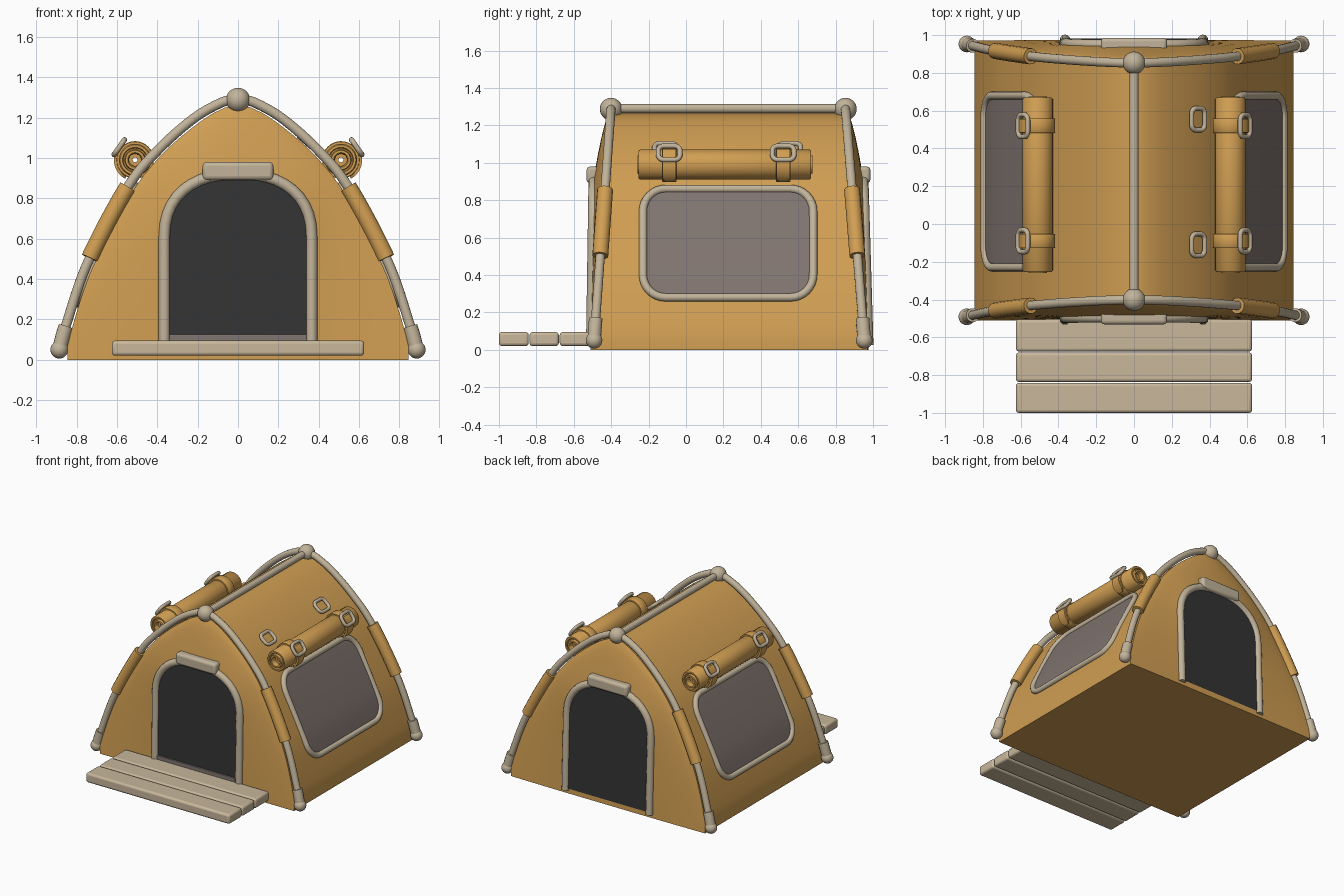
import bpy, bmesh, math
from mathutils import Vector

if "Cube" in bpy.data.objects:
    bpy.data.objects.remove(bpy.data.objects["Cube"])


def material(name, rgb):
    m = bpy.data.materials.new(name)
    m.diffuse_color = (*rgb, 1)
    m.use_nodes = True
    m.node_tree.nodes["Principled BSDF"].inputs["Base Color"].default_value = m.diffuse_color
    return m


AMBER = material("amber canvas", (0.63, 0.34, 0.085))
CREAM = material("cream trim", (0.54, 0.455, 0.325))
WOOD = material("pale wood", (0.58, 0.475, 0.33))
GREY = material("window grey", (0.215, 0.175, 0.16))
DARK = material("door dark", (0.034, 0.034, 0.035))


def finish(name, me, mat, angle=40):
    me.materials.clear()
    me.materials.append(mat)
    me.shade_smooth()
    me.set_sharp_from_angle(angle=math.radians(angle))
    ob = bpy.data.objects.new(name, me)
    bpy.context.collection.objects.link(ob)
    return ob


def mesh(name, verts, faces, mat, angle=40):
    bm = bmesh.new()
    vs = [bm.verts.new(v) for v in verts]
    for f in faces:
        bm.faces.new([vs[i] for i in f])
    bmesh.ops.remove_doubles(bm, verts=bm.verts, dist=1e-5)
    bmesh.ops.recalc_face_normals(bm, faces=bm.faces)
    me = bpy.data.meshes.new(name)
    bm.to_mesh(me)
    bm.free()
    return finish(name, me, mat, angle)


def tube(name, pts, r, mat, closed=False):
    cu = bpy.data.curves.new(name, 'CURVE')
    cu.dimensions = '3D'
    cu.bevel_depth, cu.bevel_resolution, cu.use_fill_caps = r, 4, True
    sp = cu.splines.new('POLY')
    sp.points.add(len(pts) - 1)
    for p, q in zip(sp.points, pts):
        p.co = (*q, 1)
    sp.use_cyclic_u = closed
    tmp = bpy.data.objects.new(name, cu)
    me = bpy.data.meshes.new_from_object(tmp)
    bpy.data.objects.remove(tmp)
    return finish(name, me, mat, 50)


def ball(name, loc, r, mat):
    bm = bmesh.new()
    bmesh.ops.create_uvsphere(bm, u_segments=24, v_segments=14, radius=r)
    bmesh.ops.translate(bm, verts=bm.verts, vec=loc)
    me = bpy.data.meshes.new(name)
    bm.to_mesh(me)
    bm.free()
    return finish(name, me, mat)


def box(name, lo, hi, mat, bevel=0.015):
    verts = [(x, y, z) for x in (lo[0], hi[0]) for y in (lo[1], hi[1]) for z in (lo[2], hi[2])]
    faces = [(0, 1, 3, 2), (4, 6, 7, 5), (0, 4, 5, 1), (2, 3, 7, 6), (0, 2, 6, 4), (1, 5, 7, 3)]
    ob = mesh(name, verts, faces, mat)
    b = ob.modifiers.new("bevel", 'BEVEL')
    b.width, b.segments = bevel, 3
    return ob


def lathe(name, prof, cx, cz, mat, seg=32):
    # spin (radius, y) points round an axis parallel to y
    n = len(prof)
    verts = [(cx + r * math.cos(2 * math.pi * k / seg), y, cz + r * math.sin(2 * math.pi * k / seg))
             for k in range(seg) for r, y in prof]
    faces = [(k * n + i, k * n + (i + 1) % n, (k + 1) % seg * n + (i + 1) % n, (k + 1) % seg * n + i)
             for k in range(seg) for i in range(n)]
    return mesh(name, verts, faces, mat)


def resample(pts, n):
    # smooth through the points, then space n+1 points evenly
    p = [Vector(q) for q in pts]
    p = [2 * p[0] - p[1]] + p + [2 * p[-1] - p[-2]]
    d = []
    for a, b, c, e in zip(p, p[1:], p[2:], p[3:]):
        for k in range(16):
            t = k / 16
            d.append(0.5 * (2 * b + (c - a) * t + (2 * a - 5 * b + 4 * c - e) * t * t
                            + (3 * b - a - 3 * c + e) * t ** 3))
    d.append(p[-2])
    lens = [0]
    for a, b in zip(d, d[1:]):
        lens.append(lens[-1] + (b - a).length)
    out, j = [], 0
    for i in range(n + 1):
        s = lens[-1] * i / n
        while j < len(d) - 2 and lens[j + 1] < s:
            j += 1
        out.append(d[j].lerp(d[j + 1], (s - lens[j]) / max(lens[j + 1] - lens[j], 1e-9)))
    return out


def mirrored(half):
    return half + [Vector((-p[0], p[1])) for p in half[-2::-1]]


def rounded_rect(hu, hv, r, seg=8):
    pts = []
    for q, (su, sv) in enumerate(((1, 1), (-1, 1), (-1, -1), (1, -1))):
        for k in range(seg + 1):
            a = math.pi / 2 * (q + k / seg)
            pts.append((su * (hu - r) + r * math.cos(a), sv * (hv - r) + r * math.sin(a)))
    return pts


# Profiles in the x-z plane
N = 24
side = resample([(0.845, 0), (0.85, 0.04), (0.795, 0.25), (0.71, 0.48), (0.53, 0.82), (0.42, 0.97),
                 (0.30, 1.09), (0.15, 1.205), (0.05, 1.255), (0, 1.265)], N)
arch = [(0.365, 0), (0.365, 0.2), (0.365, 0.4), (0.365, 0.6)]
arch += [(0.365 * math.cos(a) ** 0.85, 0.6 + 0.32 * math.sin(a) ** 0.85)
         for a in (math.pi / 2 * k / 8 for k in range(1, 8))] + [(0, 0.92)]
door = resample(arch, N)
outer, inner = mirrored(side), mirrored(door)
M = 2 * N


def side_x(z):
    for a, b in zip(side, side[1:]):
        if a[1] <= z <= b[1]:
            return a[0] + (b[0] - a[0]) * (z - a[1]) / (b[1] - a[1])
    return 0


def edge_y(s, z):
    return -0.51 + 0.10 * z / 1.27 if s < 0 else 0.97 - 0.105 * z / 1.27


def door_y(s, z):
    return -0.507 + 0.015 * z if s < 0 else 0.975 - 0.03 * z


# Canvas body: door loop, end wall, sides, end wall, door loop
cols = []
for s, steps in ((-1, [1, .8, .6, .4, .2, .08, 0]), (1, [0, .08, .2, .4, .6, .8, 1])):
    for t in steps:
        col = []
        for o, d in zip(outer, inner):
            p = o.lerp(d, t)
            ye, yd = edge_y(s, o[1]), door_y(s, d[1])
            col.append((p[0], ye + (yd - ye) * t ** 0.7, p[1]))
        cols.append(col)
verts = [v for c in cols for v in c]
W, last = M + 1, (len(cols) - 1) * (M + 1)
faces = [(j * W + i, j * W + i + 1, (j + 1) * W + i + 1, (j + 1) * W + i)
         for j in range(len(cols) - 1) for i in range(M)]
faces += [(j * W, (j + 1) * W, (j + 1) * W + M, j * W + M) for j in range(len(cols) - 1)]
for base in (0, last):
    faces += [(base + i, base + i + 1, base + M - i - 1, base + M - i) for i in range(N - 1)]
    faces.append((base + N - 1, base + N, base + N + 1))
mesh("tent_body", verts, faces, AMBER, 50)

for s, end in ((-1, "front"), (1, "back")):
    # Dark doorway, its arched frame and the block on top
    pv = [(p[0], door_y(s, p[1]) + s * 0.006, max(p[1], 0.04)) for p in inner]
    mesh(end + "_doorway", pv, [tuple(range(M + 1))], DARK)
    tube(end + "_door_frame", [(p[0], door_y(s, p[1]), max(p[1], 0.025)) for p in inner], 0.028, CREAM)
    y0, y1 = (-0.532, -0.455) if s < 0 else (0.908, 0.986)
    box(end + "_door_block", (-0.175, y0, 0.89), (0.175, y1, 0.98), CREAM, 0.02)

    # Arched pole with feet, lower collars and canvas sleeves
    def pole_y(z):
        return -0.495 + 0.095 * z / 1.3 if s < 0 else 0.957 - 0.105 * z / 1.3
    half = resample([(0.885, 0.05), (0.852, 0.17), (0.745, 0.48), (0.55, 0.85), (0.40, 1.035),
                     (0.22, 1.195), (0.08, 1.275), (0, 1.295)], 40)
    tube(end + "_pole", [(p[0], pole_y(p[1]), p[1]) for p in mirrored(half)], 0.025, CREAM)
    ball(end + "_ridge_ball", (0, pole_y(1.29), 1.287), 0.06, CREAM)
    for m, lr in ((1, "right"), (-1, "left")):
        path = [(m * p[0], pole_y(p[1]), p[1]) for p in half]
        ball(f"{end}_{lr}_foot", path[0], 0.044, CREAM)
        tube(f"{end}_{lr}_collar", [p for p in path if p[2] < 0.2], 0.037, CREAM)
        tube(f"{end}_{lr}_sleeve", [p for p in path if 0.47 < p[2] < 0.87], 0.043, AMBER)

tube("ridge_pole", [(0, -0.40, 1.29), (0, 0.852, 1.29)], 0.025, CREAM)
box("door_threshold", (-0.34, -0.522, 0.04), (0.34, -0.495, 0.125), GREY, 0.004)

# Side windows and rolled-up covers
RX, RZ, RR = 0.51, 0.99, 0.08
for m, lr in ((1, "right"), (-1, "left")):
    outline = [(0.225 + u, 0.57 + v) for u, v in rounded_rect(0.455, 0.29, 0.12)]
    tube(lr + "_window_frame", [(m * (side_x(z) + 0.006), y, z) for y, z in outline], 0.022, CREAM, True)
    pv, rows = [], 24
    for k in range(rows + 1):
        v = -0.29 + 0.58 * k / rows
        d = max(0, abs(v) - 0.17)
        hw = 0.335 + math.sqrt(max(0, 0.0144 - d * d))
        pv += [(m * (side_x(0.57 + v) + 0.008), 0.225 + e * hw, 0.57 + v) for e in (-1, 1)]
    mesh(lr + "_window_pane", pv, [(2 * k, 2 * k + 1, 2 * k + 3, 2 * k + 2) for k in range(rows)], GREY)

    # Roll with ringed ends
    a, b = -0.26, 0.675
    end_prof = [(0.012, 0.04), (0.03, 0.04), (0.03, 0.012), (0.036, 0.0), (0.048, 0.0), (0.052, 0.02),
                (0.058, 0.02), (0.062, 0.006), (0.074, 0.006), (RR, 0.014)]
    lathe(lr + "_roll", [(r, a + d) for r, d in end_prof] + [(r, b - d) for r, d in end_prof[::-1]],
          m * RX, RZ, AMBER)

    for i, y in enumerate((-0.09, 0.52)):
        lathe(f"{lr}_strap_{i}", [(0.07, y - .038), (0.09, y - .038), (0.093, y - .034), (0.093, y + .034),
                                  (0.09, y + .038), (0.07, y + .038)], m * RX, RZ, AMBER)
        # Strap tongue hanging below the buckle, with a narrowed tip
        tv = []
        for k in range(13):
            ang = math.radians(-62 + 9.5 * k)
            w = (0.018, 0.03)[k] if k < 2 else 0.036
            tv += [(m * (RX + r * math.cos(ang)), y + e * w, RZ + r * math.sin(ang))
                   for r, e in ((0.09, -1), (0.105, -1), (0.105, 1), (0.09, 1))]
        tf = [(4 * k + q, 4 * k + (q + 1) % 4, 4 * k + 4 + (q + 1) % 4, 4 * k + 4 + q)
              for k in range(12) for q in range(4)] + [(0, 1, 2, 3), (48, 49, 50, 51)]
        mesh(f"{lr}_strap_tongue_{i}", tv, tf, AMBER)

        # Buckles: centre x, y, z and tilt; the right roof has a spare pair
        spots = [("buckle", RX + 0.078, y, RZ + 0.063, 125)]
        if m > 0:
            spots.append(("roof_buckle", 0.34, (-0.11, 0.555)[i], 1.075, 140))
        for nm, cx, cy, cz, tilt in spots:
            c, sn = math.cos(math.radians(tilt)), math.sin(math.radians(tilt))
            tube(f"{lr}_{nm}_{i}", [(m * (cx + v * c), cy + u, cz + v * sn)
                                    for u, v in rounded_rect(0.058, 0.045, 0.03)], 0.013, CREAM, True)

# Wooden step planks
for i, (y0, y1) in enumerate(((-1.0, -0.841), (-0.836, -0.68), (-0.675, -0.505))):
    box(f"step_plank_{i}", (-0.625, y0, 0.02), (0.625, y1, 0.095), WOOD, 0.016)
